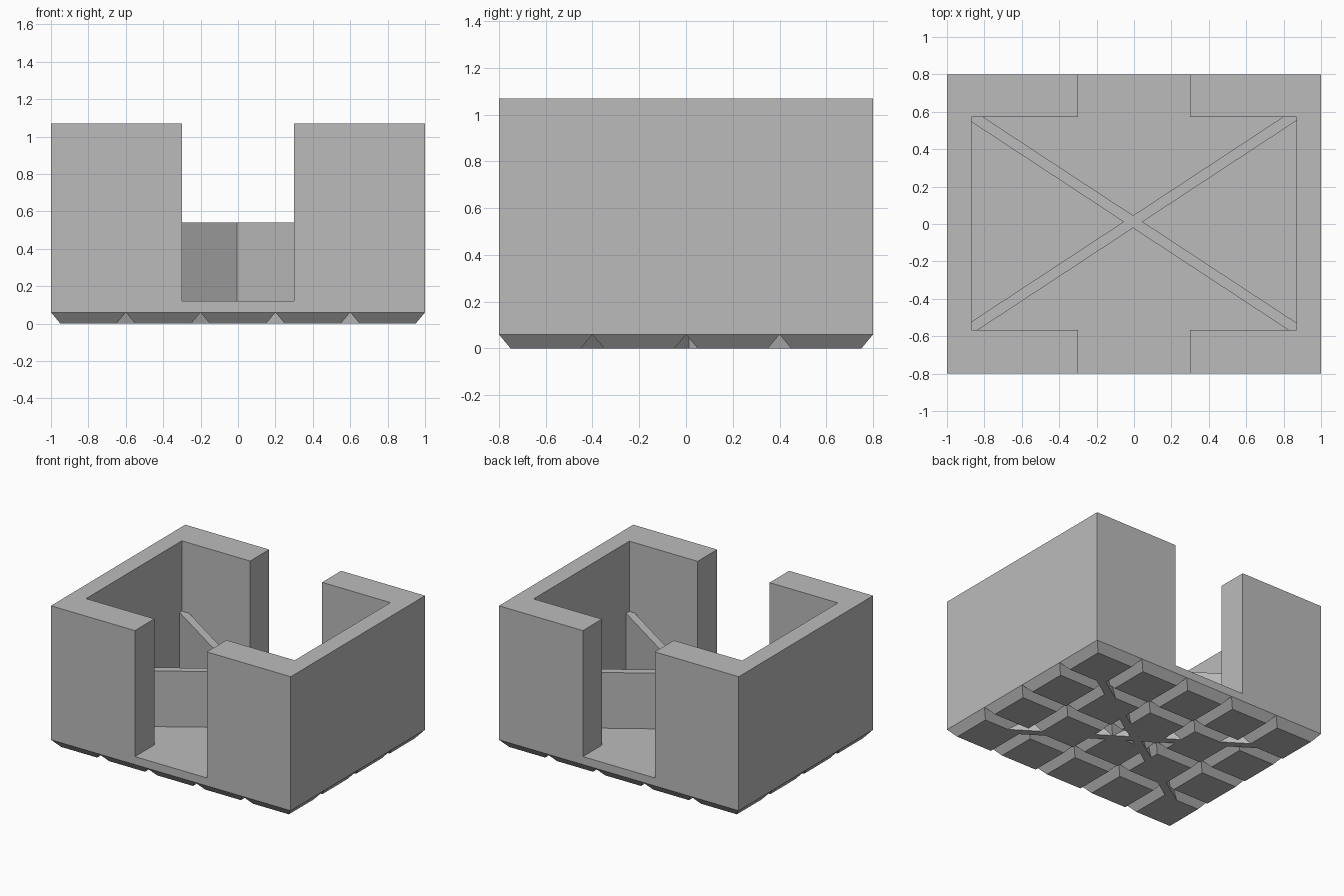
import bpy
import bmesh
import math
from mathutils import Matrix, Vector

default = bpy.data.objects.get("Cube")
if default:
    bpy.data.objects.remove(default, do_unlink=True)

GREY = (0.5, 0.5, 0.5, 1.0)
grey = bpy.data.materials.new("plain grey")
grey.use_nodes = True
grey.diffuse_color = GREY
grey.node_tree.nodes["Principled BSDF"].inputs["Base Color"].default_value = GREY

FOOT_TOP, FLOOR, DIVIDER_TOP, WALL_TOP = 0.06, 0.12, 0.54, 1.07


def finish(bm, name):
    bmesh.ops.recalc_face_normals(bm, faces=bm.faces)
    mesh = bpy.data.meshes.new(name)
    bm.to_mesh(mesh)
    bm.free()
    mesh.materials.append(grey)
    obj = bpy.data.objects.new(name, mesh)
    bpy.context.collection.objects.link(obj)
    return obj


# Tray: a plan grid with the wall cells raised, leaving a doorway front and back
xs = [-1, -0.87, -0.3, 0.3, 0.87, 1]
ys = [-0.8, -0.567, 0.573, 0.8]
bm = bmesh.new()
grid = [[bm.verts.new((x, y, FLOOR)) for y in ys] for x in xs]
walls = []
for i in range(len(xs) - 1):
    for j in range(len(ys) - 1):
        face = bm.faces.new((grid[i][j], grid[i + 1][j],
                             grid[i + 1][j + 1], grid[i][j + 1]))
        in_cavity = 0 < i < 4 and j == 1
        in_doorway = i == 2
        if not (in_cavity or in_doorway):
            walls.append(face)

# Skirt around the floor edge
rim = [e for e in bm.edges if e.is_boundary]
skirt = bmesh.ops.extrude_edge_only(bm, edges=rim)["geom"]
bmesh.ops.translate(bm, vec=Vector((0, 0, FOOT_TOP - FLOOR)),
                    verts=[v for v in skirt if isinstance(v, bmesh.types.BMVert)])

# Walls
raised = bmesh.ops.extrude_face_region(bm, geom=walls)["geom"]
bmesh.ops.translate(bm, vec=Vector((0, 0, WALL_TOP - FLOOR)),
                    verts=[v for v in raised if isinstance(v, bmesh.types.BMVert)])
bmesh.ops.delete(bm, geom=[f for f in walls if f.is_valid], context='FACES_ONLY')
bmesh.ops.recalc_face_normals(bm, faces=bm.faces)
bmesh.ops.dissolve_limit(bm, angle_limit=math.radians(1),
                         verts=bm.verts, edges=bm.edges)
finish(bm, "tray_walls_and_floor")

# Tapered feet: a five by four grid with V grooves between them
bm = bmesh.new()
for col in range(5):
    for row in range(4):
        cx, cy = (col - 2) * 0.4, (row - 1.5) * 0.4
        rings = []
        for half, z in ((0.15, 0), (0.2, FOOT_TOP)):
            rings.append([bm.verts.new((cx + sx * half, cy + sy * half, z))
                          for sx, sy in ((-1, -1), (1, -1), (1, 1), (-1, 1))])
        low, high = rings
        bm.faces.new(low[::-1])
        for k in range(4):
            n = (k + 1) % 4
            bm.faces.new((low[k], low[n], high[n], high[k]))
finish(bm, "tapered_feet")

# Crossed dividers, one plus-shaped outline turned to the diagonals
slope = math.radians(33.3)
half_thick, reach = 0.028, 1.06
along = Vector((math.cos(slope), math.sin(slope), 0))
across = Vector((math.cos(slope), -math.sin(slope), 0))
offset = half_thick / math.sin(2 * slope)
arms = [along, -across, -along, across]
outline = []
for k, arm in enumerate(arms):
    before, after = arms[k - 1], arms[(k + 1) % 4]
    side = Vector((-arm.y, arm.x, 0)) * half_thick
    outline += [arm * reach - side, arm * reach + side, (arm + after) * offset]
bm = bmesh.new()
base = bm.faces.new([bm.verts.new(p + Vector((-0.005, 0.012, 0))) for p in outline])
top = bmesh.ops.extrude_face_region(bm, geom=[base], use_keep_orig=True)["geom"]
bmesh.ops.translate(bm, vec=Vector((0, 0, DIVIDER_TOP)),
                    verts=[v for v in top if isinstance(v, bmesh.types.BMVert)])
finish(bm, "crossed_dividers")
